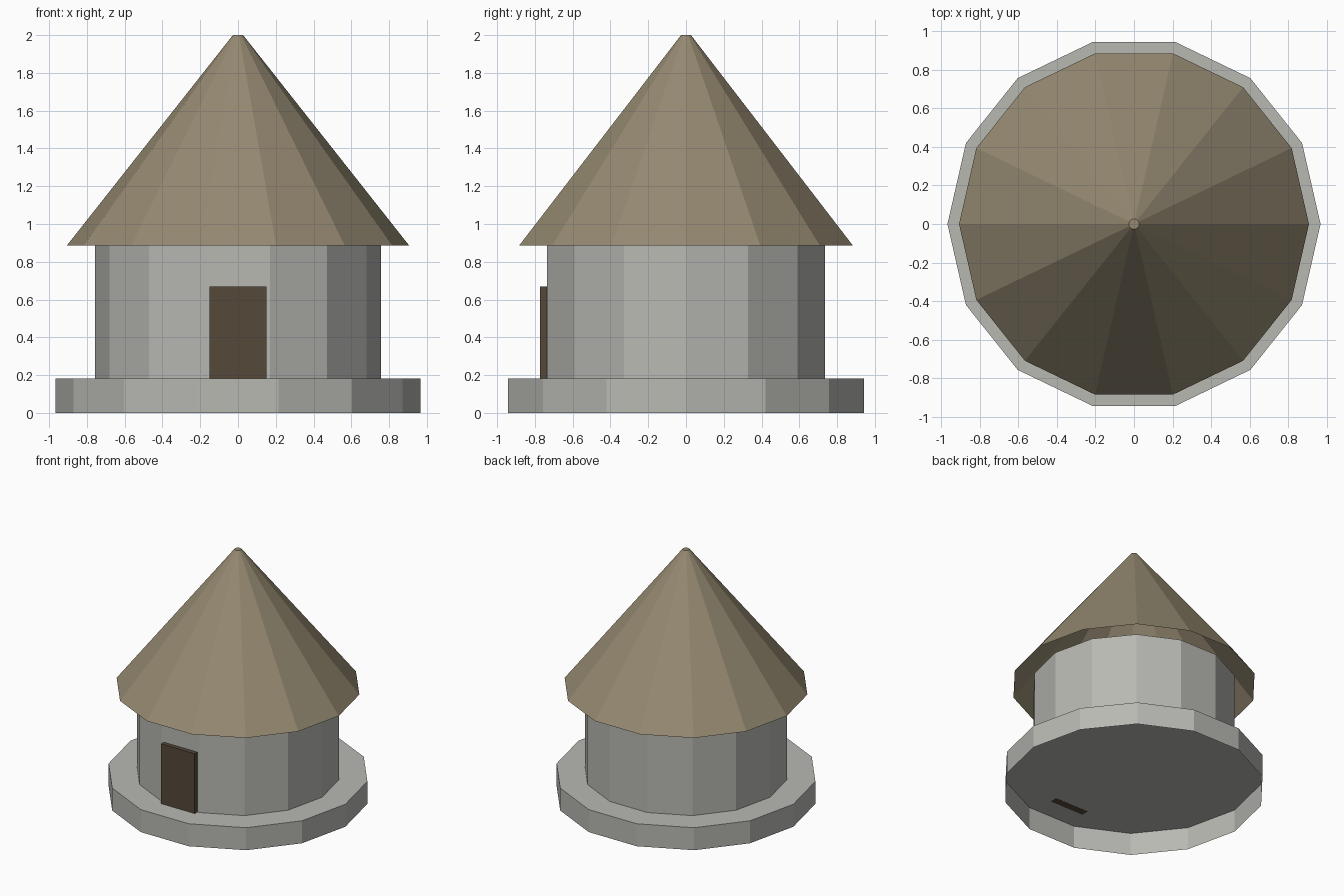
import bpy, bmesh, math

if "Cube" in bpy.data.objects:
    bpy.data.objects.remove(bpy.data.objects["Cube"])

SIDES = 14


def material(name, rgb):
    m = bpy.data.materials.new(name)
    m.diffuse_color = (*rgb, 1.0)
    m.use_nodes = True
    m.node_tree.nodes["Principled BSDF"].inputs["Base Color"].default_value = m.diffuse_color
    return m


stone = material("grey stone", (0.48, 0.48, 0.45))
thatch = material("brown thatch", (0.30, 0.25, 0.165))
wood = material("dark wood", (0.09, 0.065, 0.04))


def add_object(name, bm, mat):
    mesh = bpy.data.meshes.new(name)
    bm.to_mesh(mesh)
    bm.free()
    mesh.materials.append(mat)
    ob = bpy.data.objects.new(name, mesh)
    bpy.context.collection.objects.link(ob)
    return ob


def open_drum(name, r_low, r_high, z_low, z_high, mat):
    """Faceted drum with a closed top and an open bottom."""
    bm = bmesh.new()
    rings = []
    for r, z in ((r_low, z_low), (r_high, z_high)):
        rings.append([bm.verts.new((r * math.cos(math.tau * i / SIDES),
                                    r * math.sin(math.tau * i / SIDES), z))
                      for i in range(SIDES)])
    low, high = rings
    for i in range(SIDES):
        j = (i + 1) % SIDES
        bm.faces.new((low[i], low[j], high[j], high[i]))
    bm.faces.new(high)
    return add_object(name, bm, mat)


# Stone plinth, round wall and conical roof
open_drum("base", 0.967, 0.967, 0.0, 0.183, stone)
open_drum("wall", 0.756, 0.756, 0.183, 0.885, stone)
open_drum("roof", 0.907, 0.027, 0.885, 2.0, thatch)

# Door slab set into the front wall panel, its foot level with the plinth top
bm = bmesh.new()
bmesh.ops.create_cube(bm, size=1.0)
bmesh.ops.scale(bm, vec=(0.302, 0.06, 0.488), verts=bm.verts)
bmesh.ops.translate(bm, vec=(0, -0.742, 0.426), verts=bm.verts)
add_object("door", bm, wood)
